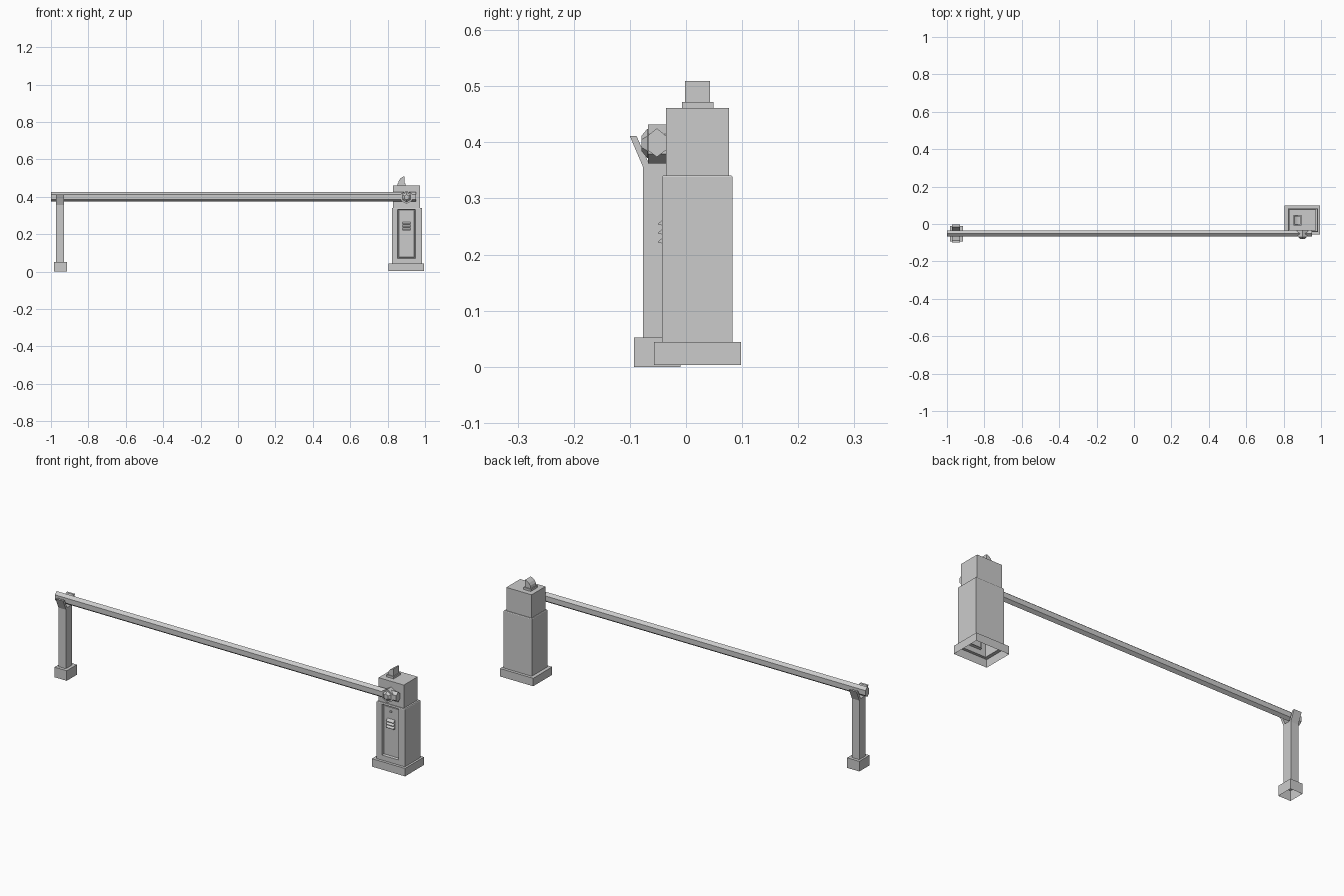
import bpy, bmesh, math
from mathutils import Vector

if "Cube" in bpy.data.objects:
    bpy.data.objects.remove(bpy.data.objects["Cube"])


def finish(name, bm, fix=True):
    if fix:
        bmesh.ops.recalc_face_normals(bm, faces=bm.faces)
    me = bpy.data.meshes.new(name)
    bm.to_mesh(me)
    bm.free()
    ob = bpy.data.objects.new(name, me)
    bpy.context.collection.objects.link(ob)
    return ob


def loft(rings, cap_start=True, cap_end=True):
    """Skin matching rings of points; returns the bmesh."""
    bm = bmesh.new()
    vs = [[bm.verts.new(p) for p in r] for r in rings]
    n = len(vs[0])
    for a, b in zip(vs, vs[1:]):
        for i in range(n):
            j = (i + 1) % n
            bm.faces.new((a[i], a[j], b[j], b[i]))
    if cap_start:
        bm.faces.new(vs[0][::-1])
    if cap_end:
        bm.faces.new(vs[-1])
    return bm


def rect(x0, x1, y0, y1, z):
    return [(x0, y0, z), (x1, y0, z), (x1, y1, z), (x0, y1, z)]


def extrude_x(pts, x0, x1):
    return loft([[(x, y, z) for y, z in pts] for x in (x0, x1)])


def extrude_y(pts, y0, y1):
    return loft([[(x, y, z) for x, z in pts] for y in (y0, y1)])


def hexagon(cx, y, cz, r):
    return [(cx + r * math.sin(i * math.pi / 3), y, cz + r * math.cos(i * math.pi / 3))
            for i in range(6)]


# Cabinet: stepped hollow shell, open underneath
bm = loft([
    rect(0.805, 0.995, -0.057, 0.098, 0.003),
    rect(0.805, 0.995, -0.057, 0.098, 0.044),
    rect(0.823, 0.984, -0.043, 0.083, 0.044),
    rect(0.823, 0.984, -0.043, 0.083, 0.338),
    rect(0.825, 0.982, -0.041, 0.081, 0.341),
    rect(0.829, 0.973, -0.036, 0.077, 0.341),
    rect(0.829, 0.973, -0.036, 0.077, 0.461)], cap_start=False)
bm.normal_update()

# Door: recessed panel set into the front of the cabinet body
door = min((f for f in bm.faces if f.normal.y < -0.9),
           key=lambda f: (f.calc_center_median() - Vector((0.9, -0.043, 0.19))).length)
bmesh.ops.inset_individual(bm, faces=[door], thickness=0.005)
for v in door.verts:
    v.co.x = 0.853 if v.co.x < 0.9 else 0.949
    v.co.z = 0.07 if v.co.z < 0.2 else 0.333
bmesh.ops.inset_individual(bm, faces=[door], thickness=0.004, depth=-0.012)
bmesh.ops.inset_individual(bm, faces=[door], thickness=0.004)
bmesh.ops.inset_individual(bm, faces=[door], thickness=0.002, depth=0.005)
finish("cabinet", bm, fix=False)

# Door louvres
for i in range(3):
    z = 0.219 + i * 0.016
    finish(f"louvre_{i + 1}", extrude_x(
        [(-0.035, z), (-0.049, z + 0.002), (-0.049, z + 0.005), (-0.035, z + 0.016)],
        0.88, 0.923))

# Lock
finish("door_lock", loft([hexagon(0.901, y, 0.305, 0.006) for y in (-0.035, -0.042)]))

# Warning lamp: plinth and curved fin
finish("lamp_plinth", loft([rect(0.853, 0.895, -0.007, 0.049, z) for z in (0.459, 0.472)]))
fin = [(0.89, 0.471), (0.89, 0.509), (0.879, 0.506), (0.868, 0.498),
       (0.860, 0.486), (0.857, 0.471)]
finish("lamp_fin", extrude_y(fin, -0.002, 0.043))

# Barrier arm: six-sided bar
arm = [(-0.052, 0.425), (-0.036, 0.412), (-0.036, 0.386),
       (-0.052, 0.374), (-0.068, 0.386), (-0.068, 0.412)]
finish("barrier_arm", extrude_x(arm, -1.0, 0.952))

# Pivot hub and tapered nut
finish("pivot_hub", loft([hexagon(0.901, y, 0.397, 0.035) for y in (-0.03, -0.068)]))
finish("pivot_nut", loft([hexagon(0.901, y, 0.398, r)
                          for y, r in ((-0.066, 0.026), (-0.069, 0.026), (-0.079, 0.014))]))

# Rest post: foot and shaft as an open-bottomed hollow shell
finish("rest_post", loft([
    rect(-0.984, -0.914, -0.093, -0.010, 0.0),
    rect(-0.984, -0.914, -0.093, -0.010, 0.052),
    rect(-0.973, -0.930, -0.077, -0.026, 0.052),
    rect(-0.973, -0.930, -0.077, -0.026, 0.358)], cap_start=False))

# Fork that cradles the arm, mirrored about the post centre line
half = [(-0.077, 0.357), (-0.100, 0.411), (-0.088, 0.411), (-0.067, 0.364)]
cy = -0.0515
fork = half + [(2 * cy - y, z) for y, z in reversed(half)]
finish("rest_fork", extrude_x(fork, -0.973, -0.930))
